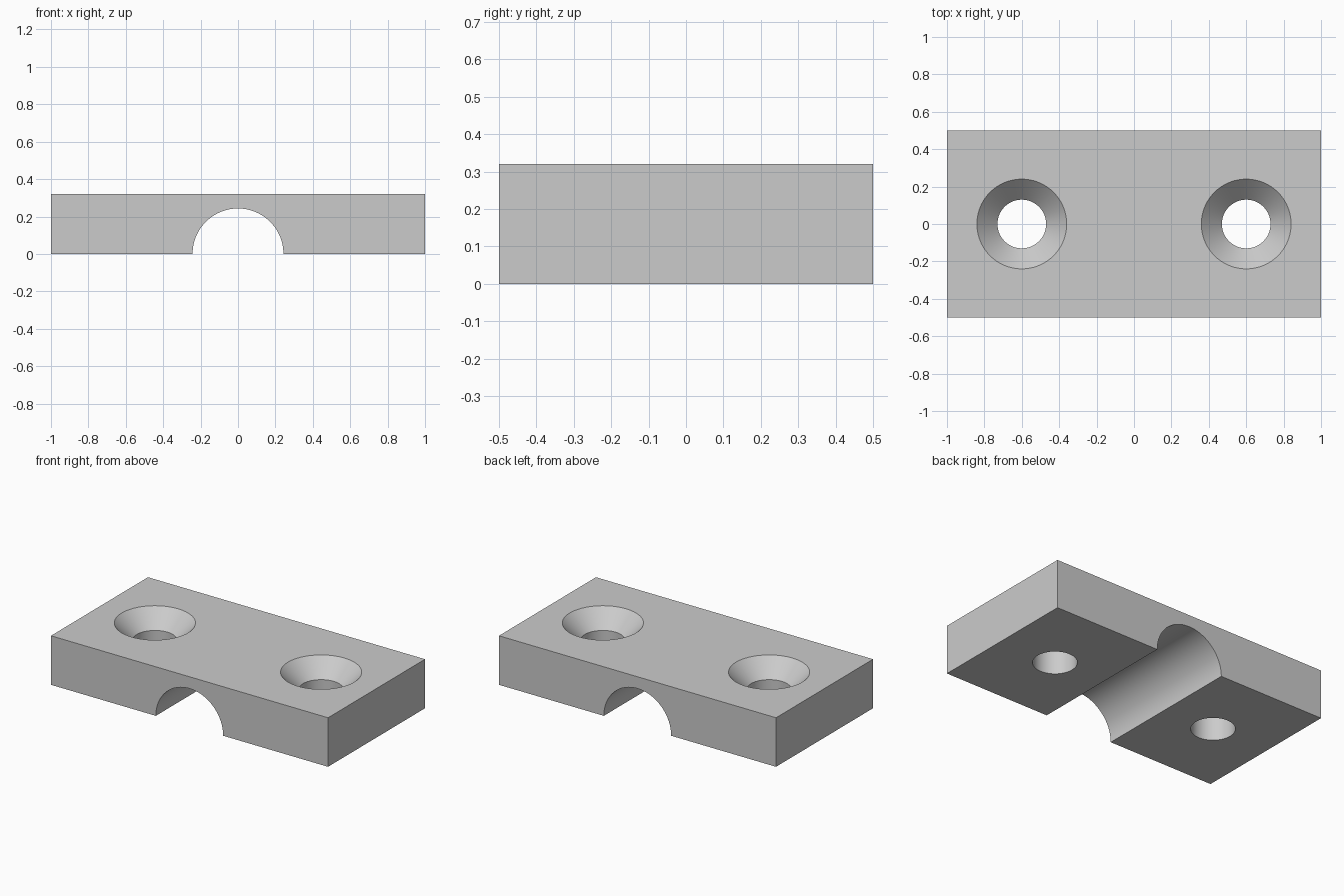
import bpy
import bmesh
from math import cos, sin, pi, radians

cube = bpy.data.objects.get("Cube")
if cube:
    bpy.data.objects.remove(cube, do_unlink=True)

HEIGHT = 0.32
HALF_X, HALF_Y = 1.0, 0.5
GROOVE_R = 0.243
HOLE_X, HOLE_R, SINK_R = 0.6, 0.13, 0.24
SEGMENTS = 96

grey = bpy.data.materials.new("plain grey")
grey.use_nodes = True
colour = (0.6, 0.6, 0.6, 1)
grey.diffuse_color = colour
grey.node_tree.nodes["Principled BSDF"].inputs["Base Color"].default_value = colour


def make_object(name, bm):
    bmesh.ops.recalc_face_normals(bm, faces=bm.faces)
    mesh = bpy.data.meshes.new(name)
    bm.to_mesh(mesh)
    bm.free()
    mesh.materials.append(grey)
    obj = bpy.data.objects.new(name, mesh)
    bpy.context.collection.objects.link(obj)
    return obj


def clamp_block():
    # Block outline with a half-round groove underneath, extruded along y
    steps = SEGMENTS // 2
    arch = [(-GROOVE_R * cos(pi * i / steps), GROOVE_R * sin(pi * i / steps))
            for i in range(steps + 1)]
    outline = [(-HALF_X, 0)] + arch + [(HALF_X, 0), (HALF_X, HEIGHT), (-HALF_X, HEIGHT)]
    bm = bmesh.new()
    face = bm.faces.new([bm.verts.new((x, -HALF_Y, z)) for x, z in outline])
    extruded = bmesh.ops.extrude_face_region(bm, geom=[face])["geom"]
    moved = [v for v in extruded if isinstance(v, bmesh.types.BMVert)]
    bmesh.ops.translate(bm, verts=moved, vec=(0, 2 * HALF_Y, 0))
    return make_object("clamp_block", bm)


def countersunk_cutter(name, x):
    # Straight bore that opens into a 45 degree countersink
    margin = 0.04
    sink = SINK_R - HOLE_R
    profile = [(HOLE_R, -margin), (HOLE_R, HEIGHT - sink),
               (SINK_R + margin, HEIGHT + margin)]
    bm = bmesh.new()
    rings = [[bm.verts.new((x + r * cos(2 * pi * i / SEGMENTS),
                            r * sin(2 * pi * i / SEGMENTS), z))
              for i in range(SEGMENTS)] for r, z in profile]
    for low, high in zip(rings, rings[1:]):
        for i in range(SEGMENTS):
            j = (i + 1) % SEGMENTS
            bm.faces.new((low[i], low[j], high[j], high[i]))
    bm.faces.new(rings[0])
    bm.faces.new(rings[-1])
    cutter = make_object(name, bm)
    cutter.hide_render = True
    return cutter


block = clamp_block()
bpy.ops.object.select_all(action="DESELECT")
block.select_set(True)
bpy.context.view_layer.objects.active = block

# Screw holes on both sides
for side, sign in (("left", 1), ("right", -1)):
    cutter = countersunk_cutter(side + "_hole_cutter", sign * HOLE_X)
    cut = block.modifiers.new(side + "_screw_hole", "BOOLEAN")
    cut.operation = "DIFFERENCE"
    cut.solver = "EXACT"
    cut.object = cutter
    bpy.ops.object.modifier_apply(modifier=cut.name)
    bpy.data.objects.remove(cutter, do_unlink=True)

bpy.ops.object.shade_smooth_by_angle(angle=radians(30))
